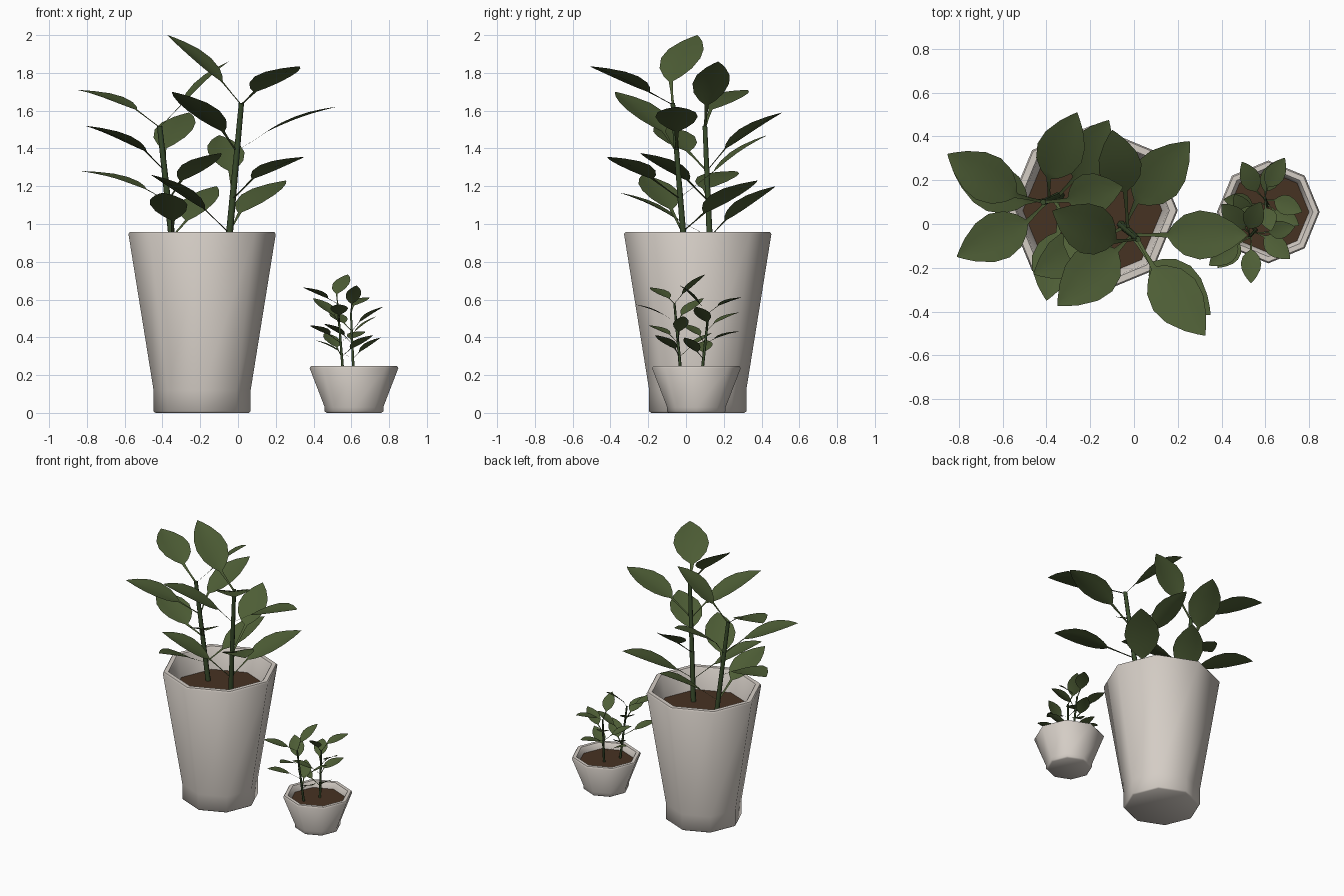
import bpy, bmesh, math
from mathutils import Vector

if "Cube" in bpy.data.objects:
    bpy.data.objects.remove(bpy.data.objects["Cube"])


def material(name, rgb):
    m = bpy.data.materials.new(name)
    m.diffuse_color = (*rgb, 1)
    m.use_nodes = True
    m.node_tree.nodes["Principled BSDF"].inputs["Base Color"].default_value = m.diffuse_color
    return m


CERAMIC = material("pale_ceramic", (0.66, 0.61, 0.56))
SOIL = material("brown_soil", (0.062, 0.032, 0.016))
LEAF = material("leaf_green", (0.075, 0.11, 0.036))
STEM = material("stem_green", (0.04, 0.07, 0.024))


def finish(bm, name, mat, angle):
    me = bpy.data.meshes.new(name)
    bm.to_mesh(me)
    bm.free()
    me.materials.append(mat)
    ob = bpy.data.objects.new(name, me)
    bpy.context.collection.objects.link(ob)
    bpy.ops.object.select_all(action='DESELECT')
    ob.select_set(True)
    bpy.context.view_layer.objects.active = ob
    bpy.ops.object.shade_smooth_by_angle(angle=math.radians(angle))
    return ob


def lathe(name, centre, profile, mat, sides=8):
    """Eight-sided turned shape; profile points are (radius, z)."""
    bm = bmesh.new()
    rings = []
    for r, z in profile:
        if r == 0:
            rings.append([bm.verts.new((centre[0], centre[1], z))] * sides)
        else:
            rings.append([bm.verts.new((centre[0] + r * math.cos(math.tau * i / sides),
                                        centre[1] + r * math.sin(math.tau * i / sides), z))
                          for i in range(sides)])
    for a, b in zip(rings, rings[1:]):
        for i in range(sides):
            j = (i + 1) % sides
            bm.faces.new(list(dict.fromkeys((a[i], a[j], b[j], b[i]))))
    if len(rings) > 2:
        bmesh.ops.recalc_face_normals(bm, faces=bm.faces[:])
    bmesh.ops.triangulate(bm, faces=[])
    return finish(bm, name, mat, 55)


def pot(name, centre, base_r, foot_z, rim_r, rim_z, wall, soil_r, soil_z):
    inner = rim_r - wall
    lathe(name + "_pot", centre, [
        (0, 0), (base_r - 0.01, 0), (base_r, 0.008), (base_r, foot_z),
        (rim_r, rim_z - 0.01), (rim_r - 0.007, rim_z),
        (inner + 0.007, rim_z), (inner, rim_z - 0.01),
        (soil_r, soil_z), (soil_r * 0.97, soil_z - 0.03), (0, soil_z - 0.03)], CERAMIC)
    lathe(name + "_soil", centre, [(soil_r + 0.003, soil_z), (0, soil_z)], SOIL)


# Two leaning stems: (bottom, top)
STEMS = [(Vector((-0.325, 0.135, 0.70)), Vector((-0.415, 0.10, 1.52))),
         (Vector((-0.068, 0.005, 0.70)), Vector((0.018, -0.07, 1.64)))]

# Leaves: stem index, height on stem, blade base, blade tip
LEAVES = [
    (1, 1.63, (-0.087, -0.08, 1.755), (-0.373, 0.06, 2.0)),
    (1, 1.63, (0.09, -0.20, 1.70), (0.325, -0.51, 1.835)),
    (1, 1.385, (0.155, -0.05, 1.49), (0.52, -0.05, 1.62)),
    (1, 1.38, (-0.08, -0.12, 1.49), (-0.35, -0.375, 1.70)),
    (1, 1.14, (-0.04, 0.15, 1.28), (-0.10, 0.43, 1.47)),
    (1, 1.13, (0.08, -0.18, 1.24), (0.35, -0.415, 1.355)),
    (1, 0.96, (0.01, 0.10, 1.06), (0.254, 0.378, 1.23)),
    (1, 0.95, (-0.18, -0.08, 1.08), (-0.46, -0.23, 1.26)),
    (0, 1.51, (-0.54, 0.13, 1.605), (-0.853, 0.32, 1.71)),
    (0, 1.51, (-0.30, 0.11, 1.63), (-0.05, 0.17, 1.86)),
    (0, 1.28, (-0.39, 0.21, 1.40), (-0.26, 0.51, 1.59)),
    (0, 1.28, (-0.49, 0.01, 1.385), (-0.81, -0.15, 1.52)),
    (0, 1.12, (-0.49, 0.10, 1.185), (-0.83, 0.25, 1.28)),
    (0, 1.12, (-0.30, 0.01, 1.23), (-0.09, -0.24, 1.375)),
    (0, 0.93, (-0.27, 0.21, 1.02), (-0.115, 0.475, 1.20)),
    (0, 0.93, (-0.345, -0.04, 1.02), (-0.40, -0.35, 1.165)),
]

# Blade outline: position along the leaf, half width
OUTLINE = [(0, 0.012), (0.08, 0.05), (0.22, 0.09), (0.42, 0.11),
           (0.62, 0.098), (0.82, 0.058), (0.94, 0.022), (1, 0.001)]


def on_stem(i, z):
    a, b = STEMS[i]
    return a.lerp(b, (z - a.z) / (b.z - a.z))


def add_leaf(bm, place, node, base, tip):
    """Ribbon stalk and gently folded, arched blade."""
    d = tip - base
    size = d.length / 0.38
    side = d.cross(Vector((0, 0, 1))).normalized()
    up = side.cross(d).normalized()
    rows = [(node, 0.008), (node.lerp(base, 0.5), 0.007)]
    rows += [(base + d * t + up * 0.012 * math.sin(math.pi * t), w * size) for t, w in OUTLINE]
    strips = []
    for p, w in rows:
        strips.append([bm.verts.new(place(p + side * w * k + up * abs(k) * w * 0.12))
                       for k in (-1, -0.5, 0, 0.5, 1)])
    for a, b in zip(strips, strips[1:]):
        for i in range(4):
            bm.faces.new((a[i], a[i + 1], b[i + 1], b[i]))


def add_stem(bm, place, a, b, sides=6):
    rings = []
    for k in range(4):
        c, r = a.lerp(b, k / 3), 0.02 - 0.002 * k
        rings.append([bm.verts.new(place(c + Vector((r * math.cos(math.tau * i / sides),
                                                     r * math.sin(math.tau * i / sides), 0))))
                      for i in range(sides)])
    for lo, hi in zip(rings, rings[1:]):
        for i in range(sides):
            j = (i + 1) % sides
            bm.faces.new((lo[i], lo[j], hi[j], hi[i]))
    bm.faces.new(rings[-1])


def plant(name, place):
    bm = bmesh.new()
    for a, b in STEMS:
        add_stem(bm, place, a, b)
    finish(bm, name + "_stems", STEM, 65)
    bm = bmesh.new()
    for i, z, base, tip in LEAVES:
        add_leaf(bm, place, on_stem(i, z), Vector(base), Vector(tip))
    for f in bm.faces:
        f.normal_update()
        if f.normal.z < 0:
            f.normal_flip()
    finish(bm, name + "_leaves", LEAF, 40)


# Tall planter with its plant
pot("large", (-0.19, 0.062), 0.257, 0.12, 0.39, 0.957, 0.045, 0.318, 0.80)
plant("large", lambda p: p)

# Low planter holds a smaller copy turned a quarter
pot("small", (0.614, 0.055), 0.155, 0.03, 0.235, 0.247, 0.038, 0.186, 0.205)
S = 0.418
plant("small", lambda p: Vector((0.556 + S * p.y, -0.054 - S * p.x, S * p.z - 0.103)))
